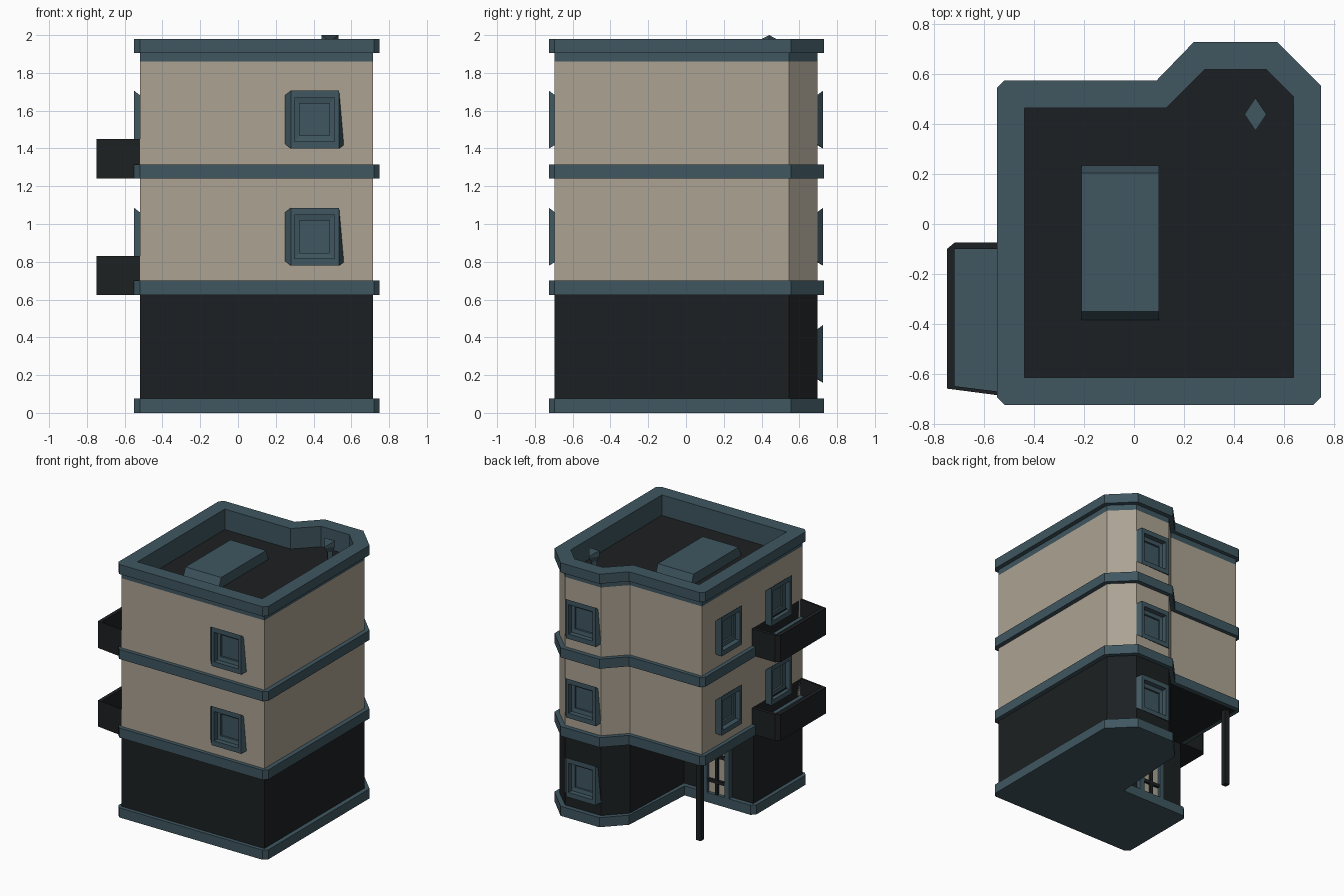
import bpy, bmesh
from mathutils import Matrix, Vector

if "Cube" in bpy.data.objects:
    bpy.data.objects.remove(bpy.data.objects["Cube"])


def material(name, rgb):
    m = bpy.data.materials.new(name)
    m.diffuse_color = (*rgb, 1)
    m.use_nodes = True
    m.node_tree.nodes["Principled BSDF"].inputs["Base Color"].default_value = m.diffuse_color
    return m


TAN = material("tan_render", (0.41, 0.365, 0.29))
TEAL = material("slate_trim", (0.05, 0.094, 0.118))
DARK = material("dark_panel", (0.012, 0.0145, 0.016))


def loft(name, rings, mat, bottom=False, top=False, matrix=None):
    """Skin matching rings of 3D points, optionally closing either end."""
    bm = bmesh.new()
    vs = [[bm.verts.new(p) for p in r] for r in rings]
    n = len(rings[0])
    for a, b in zip(vs, vs[1:]):
        for i in range(n):
            j = (i + 1) % n
            bm.faces.new((a[i], a[j], b[j], b[i]))
    if bottom:
        bm.faces.new(vs[0][::-1])
    if top:
        bm.faces.new(vs[-1])
    bmesh.ops.remove_doubles(bm, verts=bm.verts, dist=1e-4)
    mesh = bpy.data.meshes.new(name)
    bm.to_mesh(mesh)
    bm.free()
    mesh.materials.append(mat)
    ob = bpy.data.objects.new(name, mesh)
    bpy.context.collection.objects.link(ob)
    if matrix:
        ob.matrix_world = matrix
    return ob


def at(outline, z):
    return [(x, y, z) for x, y in outline]


def rect(x0, x1, y0, y1):
    return [(x0, y0), (x1, y0), (x1, y1), (x0, y1)]


def box(name, x0, x1, y0, y1, z0, z1, mat, matrix=None):
    r = rect(x0, x1, y0, y1)
    return loft(name, [at(r, z0), at(r, z1)], mat, True, True, matrix)


def facing(loc, normal):
    """Frame whose axes are right, up and outward for a wall fitting."""
    n, up = Vector(normal), Vector((0, 0, 1))
    rot = Matrix((up.cross(n), up, n)).transposed().to_4x4()
    return Matrix.Translation(loc) @ rot


def cut_opening(ob, m, hw, hh):
    """Slice a rectangular hole into the flat wall face at frame m."""
    bm = bmesh.new()
    bm.from_mesh(ob.data)
    right, up, out, loc = (m.col[i].to_3d() for i in range(4))

    def wall_faces():
        return [f for f in bm.faces if f.normal.dot(out) > .99
                and abs((f.calc_center_median() - loc).dot(out)) < .01]
    for axis, h in ((right, hw), (up, hh)):
        for s in (-1, 1):
            fs = wall_faces()
            geom = fs + list({e for f in fs for e in f.edges}) + list({v for f in fs for v in f.verts})
            bmesh.ops.bisect_plane(bm, geom=geom, plane_co=loc + axis * s * h, plane_no=axis)
    hole = [f for f in wall_faces() if (f.calc_center_median() - loc).length < .03]
    bmesh.ops.delete(bm, geom=hole, context='FACES')
    bm.to_mesh(ob.data)
    bm.free()


# Plan outlines: wall, projecting trim, inside of parapet
FL, FR, BL = (-.52, -.695), (.715, -.695), (-.52, .545)
WALL = [FL, FL, FR, FR, (.715, .545), (.56, .695), (.25, .695), (.105, .545), BL, BL]
TRIM = [(-.55, -.695), (-.52, -.725), (.72, -.725), (.75, -.695), (.75, .555),
        (.575, .73), (.24, .73), (.09, .575), (-.52, .575), (-.55, .545)]
IFL, IFR, IBL = (-.44, -.615), (.64, -.615), (-.44, .465)
INNER = [IFL, IFL, IFR, IFR, (.64, .51), (.53, .62), (.285, .62), (.13, .465), IBL, IBL]
# Ground floor has a porch cut out of the back left corner
G_WALL = WALL[:8] + [(.08, -.09), (-.52, -.09), (-.52, -.09)]
G_TRIM = TRIM[:8] + [(.05, -.055), (-.52, -.055), (-.55, -.085)]

# Ground floor
loft("plinth", [at(G_TRIM, 0), at(G_TRIM, .075), at(G_WALL, .075)], TEAL, bottom=True)
walls = [loft("ground_floor_wall", [at(G_WALL, .075), at(G_WALL, .63)], DARK)]
box("porch_ceiling", -.52, .105, -.09, .545, .625, .64, DARK)
box("porch_column", -.485, -.445, .47, .51, 0, .625, DARK)

# Upper floors and the trim below each
for i, (z0, z1, z2) in enumerate([(.625, .70, 1.24), (1.24, 1.315, 1.86)], 1):
    loft(f"floor_trim_{i}", [at(WALL, z0), at(TRIM, z0), at(TRIM, z1), at(WALL, z1)], TEAL)
    walls.append(loft(f"upper_wall_{i}", [at(WALL, z1), at(WALL, z2)], TAN))

# Parapet and roof
loft("parapet", [at(WALL, 1.86), at(WALL, 1.905), at(TRIM, 1.905), at(TRIM, 1.98),
                 at(INNER, 1.98), at(INNER, 1.82)], TEAL)
loft("roof_deck", [at(INNER, 1.82)], DARK, top=True)
loft("roof_hatch", [at(rect(-.21, .10, -.385, .235), 1.82),
                    at(rect(-.21, .10, -.35, .205), 1.90)], TEAL, top=True)


# Roof vent: diamond stem flaring into a ridged cap
def diamond(rx, ry, z, zy):
    return [(.487 - rx, .44, z), (.487, .44 - ry, zy), (.487 + rx, .44, z), (.487, .44 + ry, zy)]


loft("roof_vent", [diamond(.025, .03, 1.82, 1.82), diamond(.025, .03, 1.91, 1.91),
                   diamond(.044, .066, 1.955, 1.955), diamond(.044, .066, 2.0, 1.965)],
     TEAL, top=True)


# Windows: flared skewed frame, recessed through the wall to the pane
def window(name, wall, loc, normal):
    m = facing(loc, normal)
    cut_opening(wall, m, .11, .12)
    frame = [(-.155, -.13), (.155, -.135), (.13, .13), (-.155, .13)]
    face = rect(-.125, .13, -.153, .153)
    step = rect(-.105, .105, -.115, .115)
    pane = rect(-.08, .08, -.085, .085)
    loft(name, [at(frame, 0), at(face, .03), at(step, .03), at(step, -.01),
                at(pane, -.015), at(pane, -.03)], TEAL, top=True, matrix=m)


for i, z in enumerate([.3125, .9325, 1.5525]):
    window(f"bay_window_{i}", walls[i], (.405, .695, z), (0, 1, 0))
    if i:
        window(f"front_window_{i}", walls[i], (.405, -.695, z), (0, -1, 0))
        window(f"left_window_rear_{i}", walls[i], (-.52, .22, z), (-1, 0, 0))
        window(f"left_window_balcony_{i}", walls[i], (-.52, -.395, z), (-1, 0, 0))

# Balconies: hollow parapet with a trim-coloured floor
OUT = [(-.52, -.69), (-.52, -.075), (-.72, -.075), (-.75, -.10), (-.75, -.66)]
IN = [(-.52, -.675), (-.52, -.10), (-.72, -.10), (-.72, -.10), (-.72, -.65)]
for i, (z0, z1) in enumerate([(.625, .83), (1.24, 1.45)], 1):
    loft(f"balcony_{i}", [at(OUT[::-1], z0), at(OUT[::-1], z1), at(IN[::-1], z1),
                          at(IN[::-1], z0 + .05)], DARK, bottom=True)
    loft(f"balcony_floor_{i}", [at(IN[::-1], z0 + .05)], TEAL, top=True)

# Porch door: frame, panel and glazing bars
M = facing((-.22, -.09, 0), (0, 1, 0))
d_out, d_in = rect(-.115, .115, .0, .55), rect(-.075, .075, .03, .51)
loft("door_frame", [at(d_out, 0), at(d_out, .035), at(d_in, .035), at(d_in, .01)], TEAL, matrix=M)
loft("door_panel", [at(d_in, .01)], TAN, top=True, matrix=M)
box("door_mullion", -.01, .01, .03, .51, .01, .03, DARK, M)
for i, z in enumerate((.16, .36)):
    box(f"door_bar_{i}", -.075, .075, z, z + .025, .01, .028, DARK, M)
